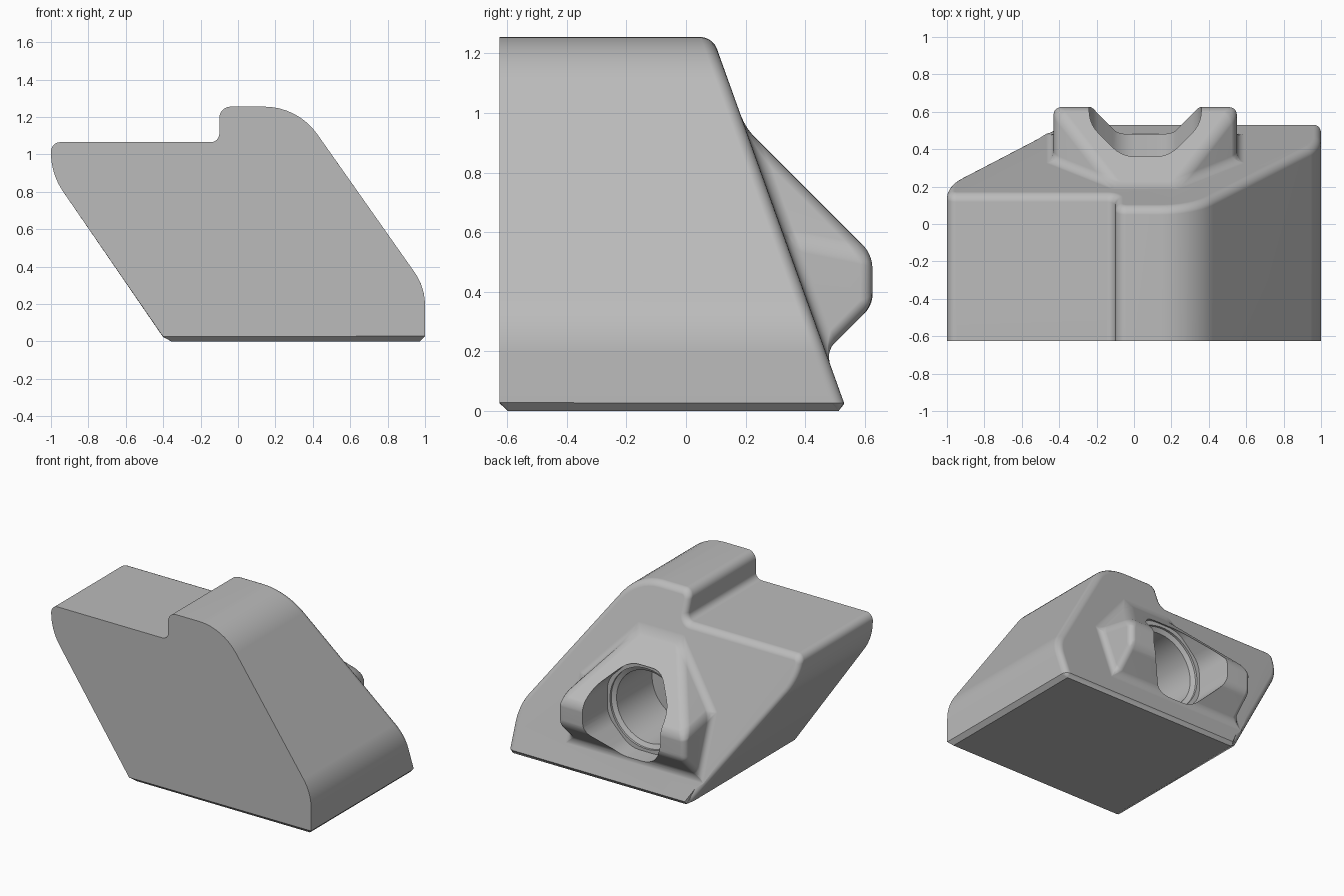
import bpy, bmesh, math
from mathutils import Vector

old = bpy.data.objects.get("Cube")
if old:
    bpy.data.objects.remove(old, do_unlink=True)

FRONT, BACK, SLOPE = -0.625, 0.54, 0.359   # back plane: y = BACK - SLOPE * z
CX, CZ = 0.06, 0.49                        # socket centre


def rounded(corners, steps=8):
    """Closed outline from (x, z, tangent length) corners, each turned into an arc."""
    out = []
    for i, (x, z, t) in enumerate(corners):
        p = Vector((x, z))
        if not t:
            out.append(p)
            continue
        a = (Vector(corners[i - 1][:2]) - p).normalized()
        b = (Vector(corners[(i + 1) % len(corners)][:2]) - p).normalized()
        w = math.sin(a.angle(b) / 2)
        for k in range(steps + 1):
            s = k / steps
            f, g, h = (1 - s) ** 2, 2 * s * (1 - s) * w, s * s
            out.append((f * (p + a * t) + g * p + h * (p + b * t)) / (f + g + h))
    return out


def finish(bm, name):
    bmesh.ops.recalc_face_normals(bm, faces=bm.faces)
    mesh = bpy.data.meshes.new(name)
    bm.to_mesh(mesh)
    bm.free()
    ob = bpy.data.objects.new(name, mesh)
    bpy.context.collection.objects.link(ob)
    return ob


def loft(bm, rings):
    """Capped tube through rings of equal length."""
    loops = [[bm.verts.new(p) for p in ring] for ring in rings]
    n = len(loops[0])
    for a, b in zip(loops, loops[1:]):
        for i in range(n):
            j = (i + 1) % n
            bm.faces.new((a[i], a[j], b[j], b[i]))
    bm.faces.new(loops[0])
    bm.faces.new(loops[-1])
    bmesh.ops.recalc_face_normals(bm, faces=bm.faces)


def boolean(target, tool, operation):
    mod = target.modifiers.new(operation, "BOOLEAN")
    mod.object, mod.operation, mod.solver = tool, operation, "EXACT"
    bpy.context.view_layer.objects.active = target
    bpy.ops.object.modifier_apply(modifier=mod.name)
    bpy.data.objects.remove(tool, do_unlink=True)


# Body: slanted side profile run back to a leaning rear face
outline = rounded([
    (-0.385, 0, 0), (1, 0, 0), (1, 0.29, 0.1), (0.32, 1.255, 0.18),
    (-0.1, 1.255, 0.06), (-0.1, 1.065, 0.045), (-1, 1.065, 0.05), (-1, 0.895, 0.115)])
bm = bmesh.new()
loft(bm, [[(p.x, FRONT, p.y) for p in outline],
          [(p.x, BACK - SLOPE * p.y, p.y) for p in outline]])
base = [e for e in bm.edges if all(v.co.z < 0.001 for v in e.verts)]
bmesh.ops.bevel(bm, geom=base, offset=0.028, segments=1, affect="EDGES")
body = finish(bm, "clamp_block")

# Rear boss: convex lump, mirrored about the socket centre
bm = bmesh.new()
for side in (-1, 1):
    for dx, y, z in ((0.12, 0.15, 1.0), (0.49, 0.25, 0.6), (0.49, 0.42, 0.15),
                     (0.49, 0.625, 0.525), (0.49, 0.625, 0.355)):
        bm.verts.new((CX + side * dx, y, z))
bmesh.ops.convex_hull(bm, input=bm.verts)
bmesh.ops.dissolve_limit(bm, angle_limit=0.01, verts=bm.verts, edges=bm.edges)
boolean(body, finish(bm, "rear_boss"), "UNION")

# Round the rear rim, the boss edges and the boss root
bm = bmesh.new()
bm.from_mesh(body.data)
bmesh.ops.remove_doubles(bm, verts=bm.verts, dist=0.0005)
bmesh.ops.dissolve_limit(bm, angle_limit=0.005, verts=bm.verts, edges=bm.edges)


def is_soft(e):
    a, b = (v.co for v in e.verts)
    along = abs((b - a).normalized().y) > 0.999
    return (not along and max(a.z, b.z) > 0.06 and max(a.y, b.y) > -0.5
            and e.calc_face_angle(0) > math.radians(12))


bmesh.ops.bevel(bm, geom=[e for e in bm.edges if is_soft(e)], offset=0.04,
                segments=5, profile=0.5, affect="EDGES", clamp_overlap=False)
bmesh.ops.recalc_face_normals(bm, faces=bm.faces)
bm.to_mesh(body.data)
bm.free()

# Socket mouth: eight-sided pocket with rounded corners
bm = bmesh.new()
R = 0.3 / math.cos(math.pi / 8)
octagon = rounded([(CX + R * math.cos((k + 0.5) * math.pi / 4),
                    CZ + R * math.sin((k + 0.5) * math.pi / 4), 0.07) for k in range(8)], 5)
loft(bm, [[(p.x, y, p.y) for p in octagon] for y in (0.35, 0.8)])
boolean(body, finish(bm, "socket_mouth_cutter"), "DIFFERENCE")

# Round bore with a chamfered lip
bm = bmesh.new()
turns = [k * math.tau / 64 for k in range(64)]
loft(bm, [[(CX + r * math.cos(t), y, CZ + r * math.sin(t)) for t in turns]
          for r, y in ((0.25, -0.07), (0.25, 0.32), (0.28, 0.335), (0.28, 0.45))])
boolean(body, finish(bm, "bore_cutter"), "DIFFERENCE")

# Plain grey finish
grey = bpy.data.materials.new("plain_grey")
grey.use_nodes = True
colour = (0.5, 0.5, 0.5, 1)
grey.diffuse_color = colour
grey.node_tree.nodes["Principled BSDF"].inputs["Base Color"].default_value = colour
body.data.materials.clear()
body.data.materials.append(grey)
for poly in body.data.polygons:
    poly.material_index = 0

bpy.ops.object.select_all(action="DESELECT")
body.select_set(True)
bpy.context.view_layer.objects.active = body
bpy.ops.object.shade_smooth_by_angle(angle=math.radians(32))
normals = body.modifiers.new("even_normals", "WEIGHTED_NORMAL")
normals.keep_sharp = True
